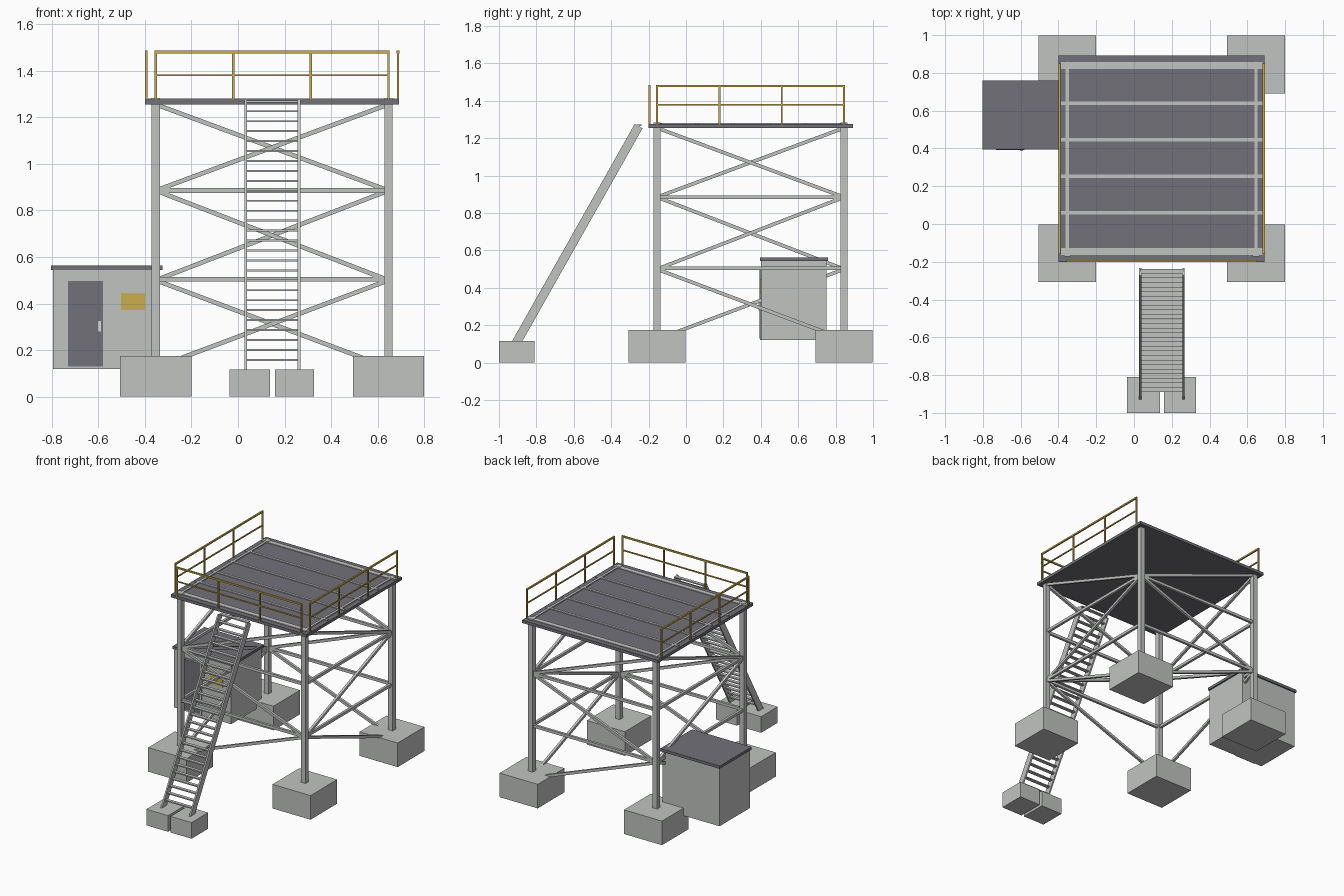
import bpy
import bmesh
from mathutils import Vector, Matrix

old = bpy.data.objects.get("Cube")
if old:
    bpy.data.objects.remove(old, do_unlink=True)


def material(name, rgb):
    m = bpy.data.materials.new(name)
    m.use_nodes = True
    m.diffuse_color = (*rgb, 1)
    m.node_tree.nodes["Principled BSDF"].inputs["Base Color"].default_value = (*rgb, 1)
    return m


steel = material("light grey", (0.53, 0.55, 0.53))
dark = material("dark grey", (0.165, 0.165, 0.19))
yellow = material("safety yellow", (0.6, 0.43, 0.07))
pale = material("pale grey", (0.72, 0.72, 0.72))


def box(bm, x0, x1, y0, y1, z0, z1):
    """Axis-aligned block from its limits."""
    size = Matrix.Diagonal((x1 - x0, y1 - y0, z1 - z0, 1))
    centre = Matrix.Translation(((x0 + x1) / 2, (y0 + y1) / 2, (z0 + z1) / 2))
    bmesh.ops.create_cube(bm, size=1, matrix=centre @ size)


def bar(bm, a, b, w, d):
    """Rectangular bar from a to b, w across and d deep."""
    a, b = Vector(a), Vector(b)
    z = (b - a).normalized()
    ref = Vector((0, 1, 0)) if abs(z.z) > 0.99 else Vector((0, 0, 1))
    x = ref.cross(z).normalized()
    rot = Matrix((x, z.cross(x), z)).transposed().to_4x4()
    size = Matrix.Diagonal((w, d, (b - a).length, 1))
    bmesh.ops.create_cube(bm, size=1, matrix=Matrix.Translation((a + b) / 2) @ rot @ size)


def finish(bm, name, mat):
    mesh = bpy.data.meshes.new(name)
    bm.to_mesh(mesh)
    bm.free()
    mesh.materials.append(mat)
    obj = bpy.data.objects.new(name, mesh)
    bpy.context.collection.objects.link(obj)


def block(name, mat, *limits):
    bm = bmesh.new()
    box(bm, *limits)
    finish(bm, name, mat)


LX, RX, FY, BY = -0.353, 0.646, -0.155, 0.845
DECK = 1.275
corners = [(x, y) for x in (LX, RX) for y in (FY, BY)]

# Concrete footings and legs
footings, legs = bmesh.new(), bmesh.new()
for x, y in corners:
    box(footings, x - 0.153, x + 0.153, y - 0.153, y + 0.153, 0, 0.175)
    bar(legs, (x, y, 0.17), (x, y, DECK + 0.008), 0.036, 0.036)
finish(footings, "leg_footings", steel)
finish(legs, "legs", steel)

# Horizontal ties and one zigzag of braces on each side
ties, braces = bmesh.new(), bmesh.new()
for a in ((RX, FY), (LX, BY)):
    for b in ((LX, FY), (RX, BY)):
        for z in (0.505, 0.885):
            bar(ties, (*a, z), (*b, z), 0.018, 0.02)
        path = [(*b, 0.125), (*a, 0.5), (*b, 0.885), (*a, 1.255)]
        for p, q in zip(path, path[1:]):
            bar(braces, p, q, 0.018, 0.019)
finish(ties, "horizontal_ties", steel)
finish(braces, "diagonal_braces", steel)

# Deck with its battens
block("deck", dark, -0.4, 0.692, -0.2, 0.893, 1.254, DECK)
battens = bmesh.new()
for i in range(4):
    y = 0.06 + i * 0.193
    box(battens, -0.387, 0.68, y - 0.009, y + 0.009, DECK - 0.004, DECK + 0.006)
for y in (FY + 0.01, BY - 0.006):
    box(battens, -0.387, 0.68, y - 0.018, y + 0.018, DECK - 0.004, DECK + 0.005)
for x in (LX, RX):
    box(battens, x - 0.009, x + 0.009, FY, BY, DECK - 0.004, DECK + 0.007)
finish(battens, "deck_battens", steel)


def railing(name, a, b):
    """Four posts with a top and a middle rail."""
    a, b = Vector((*a, 0)), Vector((*b, 0))
    up = Vector((0, 0, 1))
    bm = bmesh.new()
    for i in range(4):
        p = a.lerp(b, i / 3)
        bar(bm, p + up * 1.265, p + up * 1.482, 0.01, 0.01)
    reach = (b - a).normalized() * 0.005
    for z, t in ((1.48, 0.011), (1.38, 0.008)):
        bar(bm, a - reach + up * z, b + reach + up * z, t, t)
    finish(bm, name, yellow)


# Railings on three sides, open at the back
railing("front_railing", (LX, -0.195), (RX, -0.195))
railing("right_railing", (-0.394, FY), (-0.394, BY))
railing("left_railing", (0.687, FY), (0.687, BY))

# Stair: footings, stringers and treads
stair_feet, stringers, treads = bmesh.new(), bmesh.new(), bmesh.new()
SL, SR = 0.033, 0.262
box(stair_feet, -0.036, 0.138, -1, -0.81, 0, 0.117)
box(stair_feet, 0.158, 0.327, -1, -0.81, 0, 0.117)
run = 0.565
for x in (SL, SR):
    bar(stringers, (x, -0.9025 - 0.02 * run, 0.095), (x, -0.253, 1.265), 0.011, 0.048)
for i in range(27):
    z = 0.158 + i * 0.0427
    y = -0.9025 + (z - 0.115) * run
    box(treads, SL, SR, y - 0.012, y + 0.012, z - 0.004, z + 0.004)
finish(stair_feet, "stair_footings", steel)
finish(stringers, "stair_stringers", steel)
finish(treads, "stair_treads", steel)

# Equipment cabin with roof, door, handle and sign
block("cabin_body", steel, -0.795, -0.335, 0.4, 0.75, 0.12, 0.55)
block("cabin_roof", dark, -0.803, -0.325, 0.395, 0.76, 0.543, 0.563)
block("door_frame", steel, -0.74, -0.57, 0.395, 0.402, 0.12, 0.505)
block("door_panel", dark, -0.73, -0.58, 0.393, 0.4, 0.13, 0.497)
block("door_handle", pale, -0.602, -0.588, 0.387, 0.394, 0.28, 0.325)
block("warning_sign", yellow, -0.503, -0.4, 0.395, 0.401, 0.372, 0.445)
